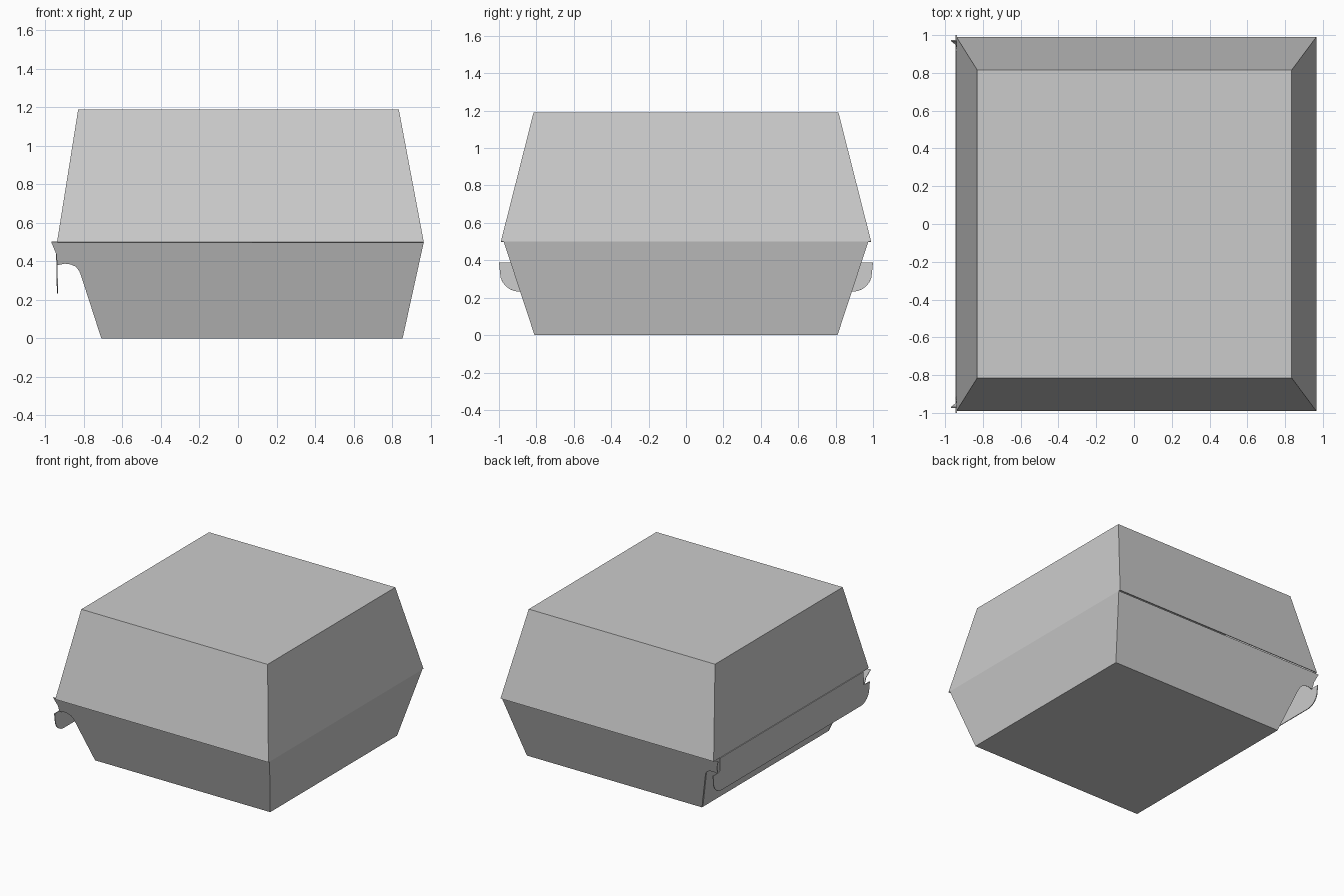
import bpy, bmesh, math

if "Cube" in bpy.data.objects:
    bpy.data.objects.remove(bpy.data.objects["Cube"])

CARD = 0.006  # cardboard thickness


def sheet(name, polys):
    """Thin card object from flat panels given as lists of points."""
    bm = bmesh.new()
    for poly in polys:
        bm.faces.new([bm.verts.new(p) for p in poly])
    bmesh.ops.remove_doubles(bm, verts=bm.verts, dist=0.0005)
    bmesh.ops.recalc_face_normals(bm, faces=bm.faces)
    mesh = bpy.data.meshes.new(name)
    bm.to_mesh(mesh)
    bm.free()
    ob = bpy.data.objects.new(name, mesh)
    bpy.context.collection.objects.link(ob)
    mod = ob.modifiers.new("card", 'SOLIDIFY')
    mod.thickness = CARD
    mod.offset = -1
    return ob


def rect(x0, x1, y, z):
    return [(x0, -y, z), (x1, -y, z), (x1, y, z), (x0, y, z)]


# Lid: tapered tray turned upside down, open below
rim = rect(-0.94, 0.965, 0.99, 0.5)
top = rect(-0.83, 0.835, 0.815, 1.19)
walls = [[rim[i], rim[(i + 1) % 4], top[(i + 1) % 4], top[i]] for i in range(4)]
sheet("lid", walls + [top])


# Base: floor, hinge wall and two side walls with a locking hook at the left
def side_y(z):
    return 0.81 + 0.33 * z


floor = rect(-0.71, 0.855, 0.81, 0)
hinge_wall = [(0.855, -0.81, 0), (0.855, 0.81, 0),
              (0.965, side_y(0.5), 0.5), (0.965, -side_y(0.5), 0.5)]
hook = [(-0.71, 0), (0.855, 0), (0.965, 0.5), (-0.97, 0.5), (-0.943, 0.435),
        (-0.94, 0.38), (-0.90, 0.388), (-0.868, 0.384), (-0.842, 0.372),
        (-0.825, 0.35), (-0.815, 0.325)]
sides = [[(x, s * side_y(z), z) for x, z in hook] for s in (-1, 1)]
sheet("base", [floor, hinge_wall] + sides)

# Inner closing wall of the base, cut slightly narrower than the side walls
g = 0.012
sheet("base_closing_wall", [[(-0.71, -0.81 + g, 0), (-0.71, 0.81 - g, 0),
                             (-0.865, side_y(0.48) - g, 0.48),
                             (-0.865, -side_y(0.48) + g, 0.48)]])

# Locking flap hanging from the lid, with rounded ears past the slots
half = [(0.915, 0.5), (0.915, 0.4), (0.93, 0.388), (1.0, 0.388)]
for i in range(1, 7):
    a = math.radians(15 * i)
    half.append((0.89 + 0.105 * math.cos(a), 0.335 - 0.103 * math.sin(a)))
outline = half + [(-y, z) for y, z in reversed(half)]
sheet("lid_locking_flap", [[(-0.94 + 0.02 * (0.5 - z), y, z) for y, z in outline]])
